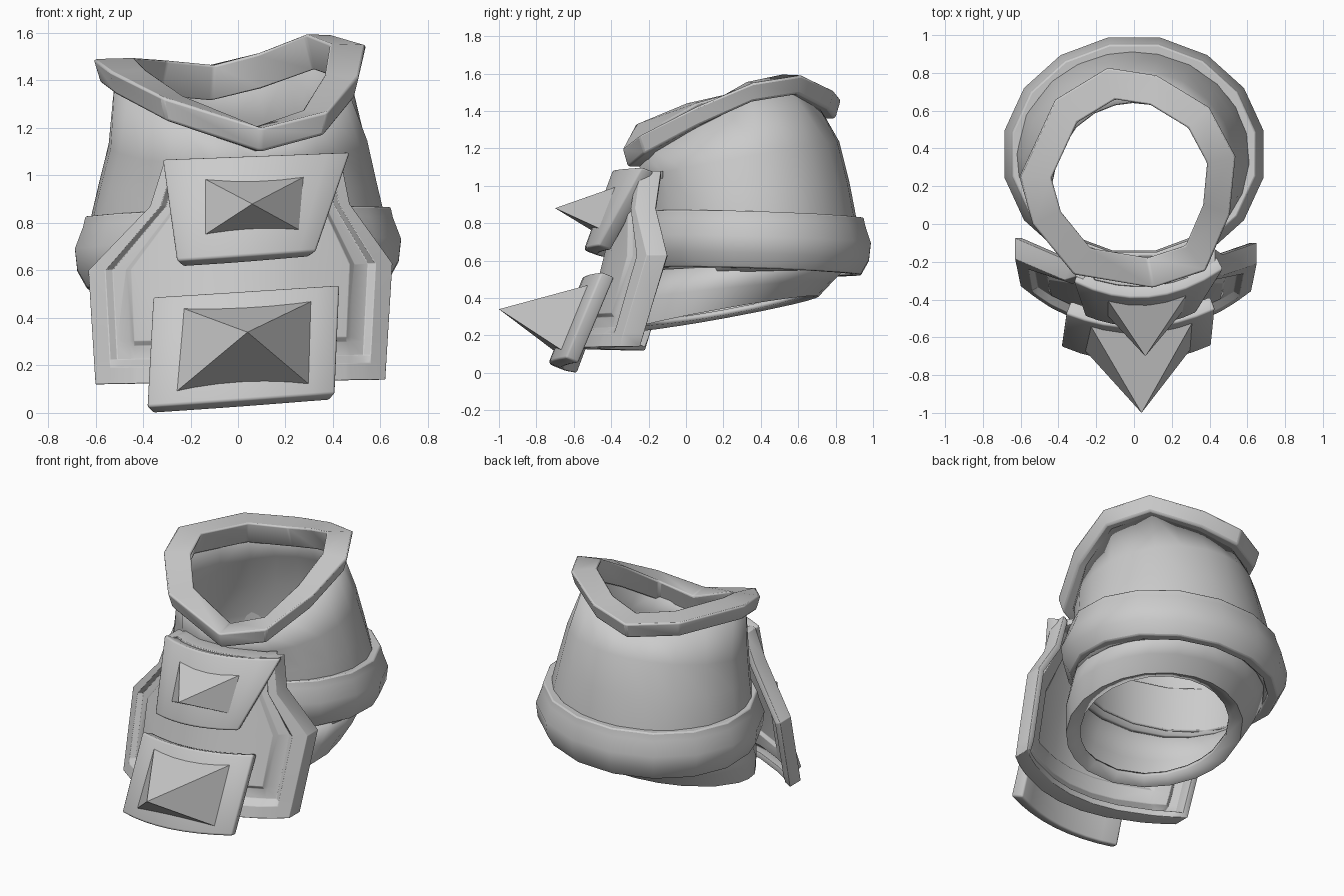
import bpy, bmesh, math
from mathutils import Vector

if "Cube" in bpy.data.objects:
    bpy.data.objects.remove(bpy.data.objects["Cube"])


def finish(name, bm, thick=0, bevel=0.0, angle=35, recalc=True):
    if recalc:
        bmesh.ops.recalc_face_normals(bm, faces=bm.faces)
    me = bpy.data.meshes.new(name)
    bm.to_mesh(me)
    bm.free()
    ob = bpy.data.objects.new(name, me)
    bpy.context.collection.objects.link(ob)
    if thick:
        m = ob.modifiers.new("thickness", 'SOLIDIFY')
        m.thickness, m.offset = thick, -1
    if bevel:
        m = ob.modifiers.new("bevel", 'BEVEL')
        m.width, m.segments, m.limit_method = bevel, 2, 'ANGLE'
    bpy.ops.object.select_all(action='DESELECT')
    ob.select_set(True)
    bpy.context.view_layer.objects.active = ob
    bpy.ops.object.shade_smooth_by_angle(angle=math.radians(angle))
    return ob


def loft(rings, closed=False):
    bm = bmesh.new()
    vs = [[bm.verts.new(p) for p in r] for r in rings]
    n = len(vs[0])
    pairs = list(zip(vs, vs[1:])) + ([(vs[-1], vs[0])] if closed else [])
    for a, b in pairs:
        for i in range(n):
            j = (i + 1) % n
            bm.faces.new((a[i], a[j], b[j], b[i]))
    return bm


def ellipse(angs, cy, rx, ry, z, sx=0.0, sy=0.0):
    # ring tilted by the slopes sx and sy
    return [Vector((rx * math.cos(a), cy + ry * math.sin(a),
                    z + sx * rx * math.cos(a) + sy * ry * math.sin(a))) for a in angs]


# Tilted collar rim around the top opening
edge = [Vector(p) for p in [
    (0.10, -0.34, 1.20), (0.38, -0.25, 1.27), (0.51, 0.05, 1.42), (0.54, 0.36, 1.55),
    (0.40, 0.62, 1.59), (0.12, 0.79, 1.51), (-0.14, 0.83, 1.46), (-0.42, 0.66, 1.48),
    (-0.61, 0.25, 1.49), (-0.54, 0.0, 1.44), (-0.32, -0.27, 1.33)]]
C = Vector((0, 0.23, 0))


def scaled(pts, s, dz):
    return [Vector((C.x + s * (p.x - C.x), C.y + s * (p.y - C.y), p.z + dz)) for p in pts]


finish("collar_rim", loft([scaled(edge, 0.71, 0.005), scaled(edge, 1.0, 0.0),
                           scaled(edge, 0.95, -0.10), scaled(edge, 0.82, -0.10),
                           scaled(edge, 0.80, -0.15)], True), bevel=0.012, angle=40)

# Body shell, bulging downward
fine = []
for i, p in enumerate(edge):
    fine += [p, (p + edge[(i + 1) % len(edge)]) / 2]
A = [math.atan2(p.y - C.y, p.x - C.x) for p in fine]
finish("body", loft([
    scaled(fine, 0.85, -0.08),
    ellipse(A, 0.29, 0.545, 0.53, 1.14, 0.02, 0.18),
    ellipse(A, 0.33, 0.585, 0.545, 0.97, 0, 0.08),
    ellipse(A, 0.36, 0.63, 0.56, 0.78),
    ellipse(A, 0.37, 0.63, 0.565, 0.62),
    ellipse(A, 0.34, 0.60, 0.53, 0.53, 0.02, 0.03)]), thick=0.03, angle=50)

# Lower cuff with its inward flange
finish("lower_cuff", loft([
    ellipse(A, 0.33, 0.60, 0.54, 0.56, 0.02, 0.03),
    ellipse(A, 0.25, 0.58, 0.54, 0.44, 0.03, 0.10),
    ellipse(A, 0.19, 0.53, 0.52, 0.315, 0.05, 0.18),
    ellipse(A, 0.19, 0.435, 0.45, 0.34, 0.08, 0.18)]), thick=0.03, angle=40)

# Belt band
B = [math.tau * (i + 0.5) / 16 for i in range(16)]
finish("belt", loft([ellipse(B, 0.37, rx, ry, z, 0.03, -0.03) for rx, ry, z in [
    (0.60, 0.53, 0.84), (0.655, 0.59, 0.845), (0.665, 0.60, 0.80), (0.70, 0.63, 0.71),
    (0.69, 0.62, 0.62), (0.645, 0.575, 0.54), (0.58, 0.52, 0.54)]], True), bevel=0.008, angle=35)


# Curved front plates: rows run downward, each from its left to its right point
def surface_y(x, z, top, slope, bend):
    return top + (z - 1.09) * slope + bend * (x - 0.03) ** 2


def plate_mesh(rows, shape, stops, depth=lambda row, col: 0):
    # stops: column positions from 0 (left) to 1 (right)
    bm = bmesh.new()
    grid = []
    for j, ((xl, zl), (xr, zr)) in enumerate(rows):
        line = []
        for i, t in enumerate(stops):
            x, z = xl + (xr - xl) * t, zl + (zr - zl) * t
            line.append(bm.verts.new((x, surface_y(x, z, *shape) + depth(j, i), z)))
        grid.append(line)
    for a, b in zip(grid, grid[1:]):
        for i in range(len(stops) - 1):
            bm.faces.new((a[i], b[i], b[i + 1], a[i + 1]))
    bm.normal_update()
    return bm


# Shield: raised rim, sloped step, recess and raised inner panel
outline = [((-0.31, 1.06), (0.43, 1.08)), ((-0.37, 0.87), (0.47, 0.88)),
           ((-0.63, 0.60), (0.65, 0.63)), ((-0.60, 0.12), (0.62, 0.14))]
steps = [0, 0.055, 0.08, 0.125, 0.14]              # widths of the border bands
levels = [0, 0, 0.04, 0.04, 0.02]                  # how deep each band lies
stops = steps + [0.3, 0.43, 0.57, 0.7] + [1 - s for s in reversed(steps)]
rows = outline[:3]
for s in reversed(steps):
    t = 1 - s * 1.28 / 0.48                        # same band widths along the bottom
    rows.append(tuple((a[0] + (b[0] - a[0]) * t, a[1] + (b[1] - a[1]) * t)
                      for a, b in zip(outline[2], outline[3])))


def shield_depth(row, col):
    return levels[min(col, len(stops) - 1 - col, len(rows) - 1 - row, 4)]


bm = plate_mesh(rows, (-0.345, 0.25, 0.65), stops, shield_depth)
# rim side wall running backward
side = bmesh.ops.extrude_edge_only(bm, edges=[e for e in bm.edges if e.is_boundary])["geom"]
bmesh.ops.translate(bm, vec=(0, 0.11, 0),
                    verts=[g for g in side if isinstance(g, bmesh.types.BMVert)])
finish("shield", bm, thick=0.04, bevel=0.008)


# Overlapping armour plates, each with a pyramid spike
def armour(tag, rows, shape, base, apex):
    finish(tag + "_plate", plate_mesh(rows, shape, [i / 8 for i in range(9)]),
           0.08, 0.012, recalc=False)
    bm = bmesh.new()
    vs = [bm.verts.new((x, surface_y(x, z, *shape) + 0.005, z)) for x, z in base]
    tip = bm.verts.new(apex)
    bm.faces.new(vs)
    for i in range(4):
        bm.faces.new((vs[i], vs[(i + 1) % 4], tip))
    finish(tag + "_spike", bm, angle=10)


armour("upper", [((-0.32, 1.07), (0.475, 1.10)), ((-0.26, 0.64), (0.33, 0.68))],
       (-0.39, 0.36, 0.75),
       [(-0.14, 0.985), (0.28, 0.995), (0.26, 0.77), (-0.14, 0.75)], (0.06, -0.70, 0.88))
armour("lower", [((-0.36, 0.49), (0.43, 0.54)), ((-0.385, 0.025), (0.41, 0.08))],
       (-0.32, 0.40, 0.55),
       [(-0.23, 0.44), (0.31, 0.47), (0.30, 0.12), (-0.26, 0.09)], (0.04, -1.0, 0.34))
